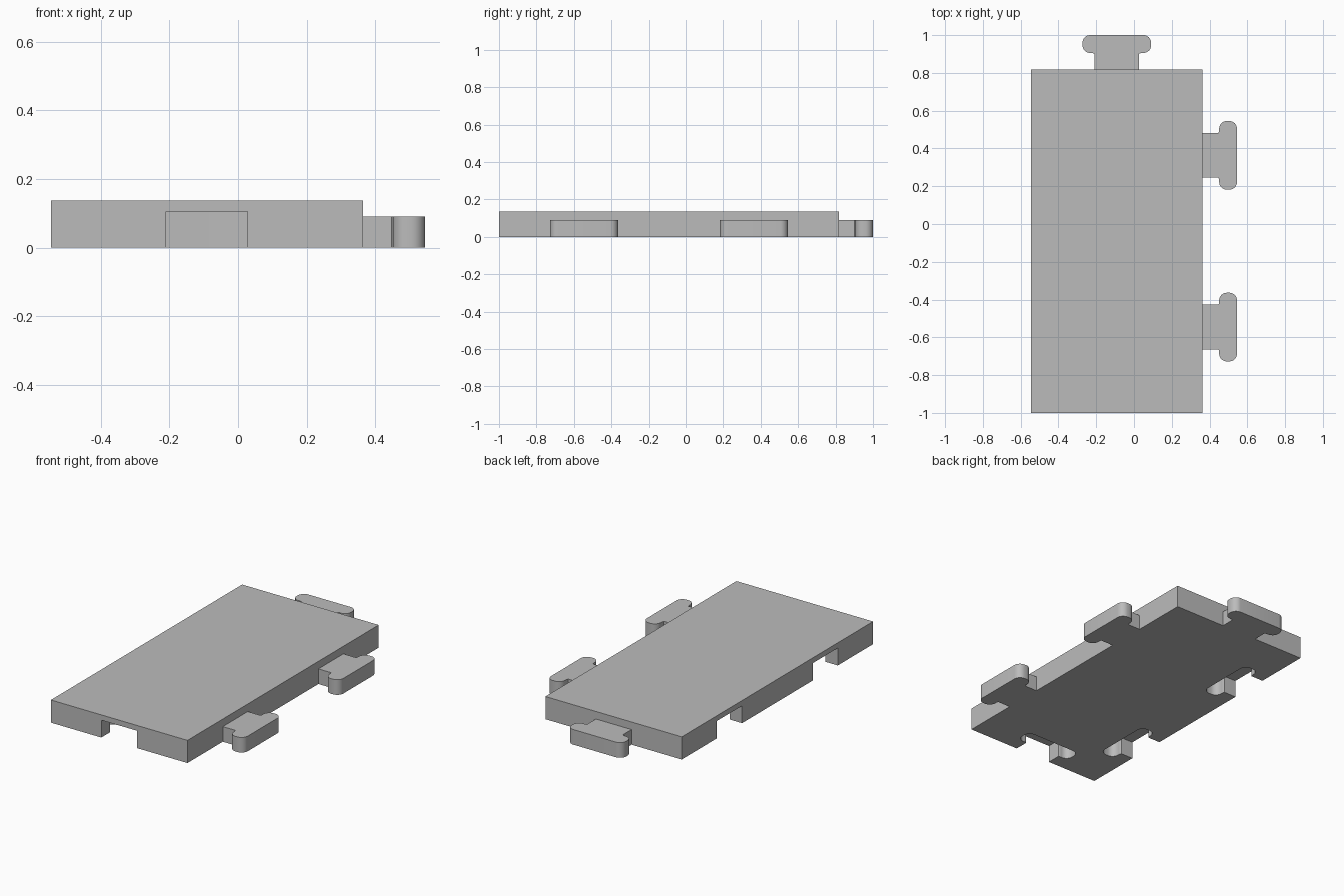
import bpy
from math import sin, cos, pi, acos

cube = bpy.data.objects.get("Cube")
if cube:
    bpy.data.objects.remove(cube)

U = 1 / 11                      # module: the plate is 10 x 20 modules
LEFT, RIGHT, FRONT, BACK = -6 * U, 4 * U, -1.0, 9 * U
HEIGHT, TAB_HEIGHT, SOCKET_HEIGHT = 1.5 * U, U, 1.15 * U

grey = bpy.data.materials.new("plain grey")
grey.use_nodes = True
colour = (0.5, 0.5, 0.5, 1)
grey.diffuse_color = colour
grey.node_tree.nodes["Principled BSDF"].inputs["Base Color"].default_value = colour


def prism(name, outline, z0, z1):
    """Extrude a counter-clockwise outline between two heights."""
    n = len(outline)
    verts = [(x, y, z) for z in (z0, z1) for x, y in outline]
    faces = [tuple(reversed(range(n))), tuple(range(n, 2 * n))]
    faces += [(i, (i + 1) % n, (i + 1) % n + n, i + n) for i in range(n)]
    mesh = bpy.data.meshes.new(name)
    mesh.from_pydata(verts, [], faces)
    mesh.materials.append(grey)
    obj = bpy.data.objects.new(name, mesh)
    bpy.context.collection.objects.link(obj)
    return obj


def arc(cx, cy, r, a0, a1, steps):
    return [(cx + r * cos(a0 + (a1 - a0) * i / steps),
             cy + r * sin(a0 + (a1 - a0) * i / steps)) for i in range(steps + 1)]


def connector(overlap, gap=0.0):
    """Interlocking outline as (side, depth) pairs, in modules."""
    waist, r = 0.46, 0.45
    start = pi - acos(waist / 0.5) + pi / 2
    neck = arc(1.5, waist, 0.5 - gap, 2 * pi - start, pi / 2, 14)
    neck = [(s, max(d, 0)) for s, d in neck]
    low = arc(2 + gap - r, waist + 0.5 - gap + r, r, -pi / 2, 0, 8)
    high = arc(2 + gap - r, 2 + gap - r, r, 0, pi / 2, 8)
    half = [(neck[0][0], -overlap)] + neck + low + high
    return half + [(-s, d) for s, d in reversed(half)]


def place(points, edge, centre, along_y):
    """Put a connector on an edge, pointing to +x or +y."""
    if along_y:
        return [(centre + s * U, edge + d * U) for s, d in points]
    return [(edge + d * U, centre - s * U) for s, d in points]


plate = prism("plate", [(LEFT, FRONT), (RIGHT, FRONT), (RIGHT, BACK), (LEFT, BACK)],
              0, HEIGHT)


def combine(part, operation):
    mod = plate.modifiers.new(part.name, "BOOLEAN")
    mod.object, mod.operation, mod.solver = part, operation, "EXACT"
    bpy.context.view_layer.objects.active = plate
    bpy.ops.object.modifier_apply(modifier=mod.name)
    bpy.data.objects.remove(part)


# Sockets on the front and right-hand edges, matching tabs opposite
spots = [(FRONT, BACK, LEFT + 5 * U, True),
         (LEFT, RIGHT, FRONT + 5 * U, False),
         (LEFT, RIGHT, FRONT + 15 * U, False)]
for socket_edge, tab_edge, centre, along_y in spots:
    combine(prism("socket", place(connector(0.3, 0.02), socket_edge, centre, along_y),
                  -0.05, SOCKET_HEIGHT), "DIFFERENCE")
    combine(prism("tab", place(connector(0.2), tab_edge, centre, along_y),
                  0, TAB_HEIGHT), "UNION")

# Smooth the curved walls, keep the flat faces crisp
bpy.ops.object.select_all(action="DESELECT")
plate.name = "interlocking_plate"
plate.select_set(True)
bpy.context.view_layer.objects.active = plate
bpy.ops.object.shade_smooth_by_angle(angle=pi / 6)
